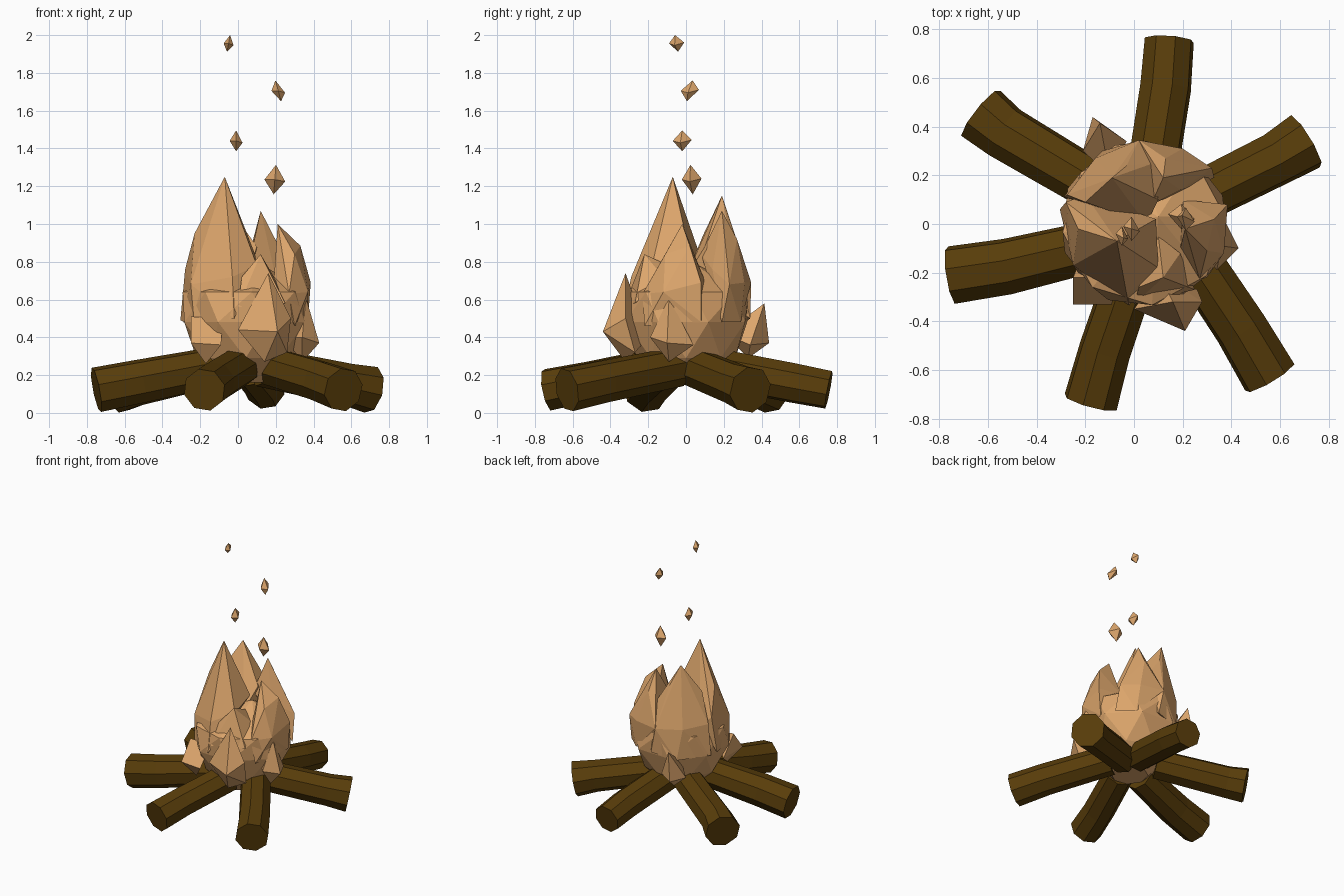
import bpy, bmesh, math
from mathutils import Vector


def material(name, rgb):
    m = bpy.data.materials.new(name)
    m.diffuse_color = (*rgb, 1)
    return m


BARK = material("brown wood", (0.098, 0.046, 0.003))
FIRE = material("orange flame", (0.72, 0.38, 0.15))


def finish(bm, name, mat):
    bmesh.ops.recalc_face_normals(bm, faces=bm.faces)
    me = bpy.data.meshes.new(name)
    bm.to_mesh(me)
    bm.free()
    me.materials.append(mat)
    ob = bpy.data.objects.new(name, me)
    bpy.context.collection.objects.link(ob)
    return ob


def hull(name, points):
    """Faceted lump wrapped around a few points."""
    bm = bmesh.new()
    for p in points:
        bm.verts.new(p)
    bmesh.ops.convex_hull(bm, input=bm.verts)
    loose = [v for v in bm.verts if not v.link_faces]
    bmesh.ops.delete(bm, geom=loose, context='VERTS')
    return finish(bm, name, FIRE)


def log(name, stations, sides=8):
    """Bent log through (x, y, z, radius) stations, with flat caps."""
    bm = bmesh.new()
    pts = [Vector(s[:3]) for s in stations]
    rings = []
    for i, (p, s) in enumerate(zip(pts, stations)):
        d = (pts[min(i + 1, len(pts) - 1)] - pts[max(i - 1, 0)]).normalized()
        side = d.cross(Vector((0, 0, 1))).normalized()
        up = side.cross(d)
        ring = []
        for k in range(sides):
            a = math.tau * (k + 0.3) / sides
            ring.append(bm.verts.new(p + s[3] * (side * math.cos(a) + up * math.sin(a))))
        rings.append(ring)
    for a, b in zip(rings, rings[1:]):
        for k in range(sides):
            j = (k + 1) % sides
            bm.faces.new((a[k], a[j], b[j], b[k]))
    bm.faces.new(rings[0])
    bm.faces.new(rings[-1])
    return finish(bm, name, BARK)


# Logs: outer end, bend, then inner end near the middle
LOGS = [
    ((0.145, 0.755), (0.13, 0.56), (0.06, 0.12), 0.104, 0.108),
    ((0.705, 0.34), (0.58, 0.265), (0.12, 0.035), 0.132, 0.113),
    ((0.558, -0.63), (0.44, -0.43), (0.18, -0.04), 0.118, 0.112),
    ((-0.178, -0.732), (-0.12, -0.52), (0.01, -0.14), 0.115, 0.110),
    ((-0.75, -0.21), (-0.52, -0.175), (-0.12, -0.08), 0.122, 0.118),
    ((-0.63, 0.455), (-0.53, 0.375), (-0.10, 0.12), 0.137, 0.116),
]
for i, (end, bend, inner, r0, r1) in enumerate(LOGS):
    zb = 0.123 + 0.19 * (math.hypot(*end) - math.hypot(*bend))
    log(f"log_{i + 1}", [(*end, 0.122, min(r0, 0.126)),
                         (*bend, zb, r1),
                         (*inner, 0.245, 0.107)])

# Main body of the fire: stacked eight-sided rings under a low peak
body = [(0.10, 0.03, 0.80)]
for z, r, turn in ((0.16, 0.13, 0.2), (0.29, 0.26, 0.0), (0.48, 0.345, 0.35), (0.64, 0.335, 0.1)):
    for k in range(8):
        a = math.tau * k / 8 + turn
        body.append((0.04 + r * math.cos(a), r * math.sin(a), z))
hull("flame_body", body)

# Tall tongues rising from the body
hull("left_tongue", [(-0.07, -0.07, 1.25), (-0.23, -0.02, 0.95), (-0.05, -0.18, 0.98),
                     (-0.28, 0.09, 0.76), (-0.25, -0.17, 0.68), (-0.03, -0.29, 0.72),
                     (0.10, -0.18, 0.78), (0.09, 0.02, 0.84), (-0.20, 0.12, 0.70),
                     (-0.305, 0.06, 0.49), (-0.23, -0.20, 0.46), (-0.02, -0.335, 0.50)])
hull("back_tongue", [(-0.09, 0.19, 1.15), (-0.20, 0.09, 0.94), (-0.03, 0.24, 1.0),
                     (-0.275, 0.12, 0.72), (-0.16, 0.27, 0.70), (0.02, 0.345, 0.69),
                     (0.10, 0.10, 0.88), (0.08, 0.25, 0.85), (0.05, 0.0, 0.72),
                     (-0.29, 0.11, 0.48), (-0.13, 0.30, 0.47), (0.06, 0.34, 0.50)])
hull("back_right_tongue", [(0.12, 0.19, 1.07), (0.13, 0.27, 0.92), (0.19, 0.14, 0.76),
                           (0.02, 0.345, 0.69), (0.20, 0.31, 0.69), (0.32, 0.23, 0.68),
                           (0.07, 0.08, 0.84), (0.22, 0.29, 0.48), (0.33, 0.19, 0.48)])
hull("right_tongue", [(0.21, -0.02, 1.0), (0.33, 0.02, 0.885), (0.30, -0.11, 0.84),
                      (0.385, 0.08, 0.69), (0.37, -0.12, 0.64), (0.27, -0.23, 0.63),
                      (0.19, -0.10, 0.70), (0.20, 0.10, 0.70), (0.37, 0.08, 0.48),
                      (0.30, -0.22, 0.46)])
hull("front_tongue", [(0.12, -0.22, 0.84), (0.0, -0.33, 0.56), (0.25, -0.27, 0.58),
                      (0.10, -0.05, 0.76), (0.19, -0.12, 0.72), (0.02, -0.26, 0.72)])

# Small tongues licking out round the base: tip, bulge, sides, foot, root
hull("front_lick", [(0.16, -0.32, 0.74), (0.21, -0.44, 0.43), (0.0, -0.35, 0.44),
                    (0.28, -0.32, 0.50), (0.14, -0.32, 0.27), (0.26, -0.27, 0.32),
                    (0.10, -0.20, 0.40)])
hull("front_left_lick", [(-0.25, -0.22, 0.51), (-0.25, -0.33, 0.37), (-0.09, -0.33, 0.36),
                         (-0.17, -0.26, 0.26), (-0.22, -0.14, 0.34), (-0.08, -0.22, 0.50)])
hull("right_lick", [(0.36, -0.09, 0.61), (0.43, -0.10, 0.37), (0.36, 0.04, 0.36),
                    (0.34, -0.19, 0.40), (0.34, -0.09, 0.27), (0.24, -0.06, 0.40)])
hull("back_left_lick", [(-0.14, 0.415, 0.58), (-0.17, 0.44, 0.37), (-0.21, 0.30, 0.36),
                        (-0.03, 0.34, 0.36), (-0.13, 0.33, 0.29), (-0.10, 0.20, 0.42)])

# Sparks: leaning octahedra
SPARKS = [(-0.05, -0.05, 1.956, 0.026, 0.04, 0.044, 0.008),
          (0.213, 0.02, 1.705, 0.036, 0.048, 0.055, -0.015),
          (-0.01, -0.02, 1.44, 0.034, 0.05, 0.055, 0.0),
          (0.195, 0.03, 1.235, 0.055, 0.052, 0.078, 0.006)]
for i, (x, y, z, rx, ry, rz, lean) in enumerate(SPARKS):
    hull(f"spark_{i + 1}", [(x + lean, y - lean, z + rz), (x - lean, y + lean, z - rz),
                            (x + rx, y - 0.01, z - 0.01), (x - rx, y + 0.01, z),
                            (x, y + ry, z + 0.005), (x, y - ry, z)])
